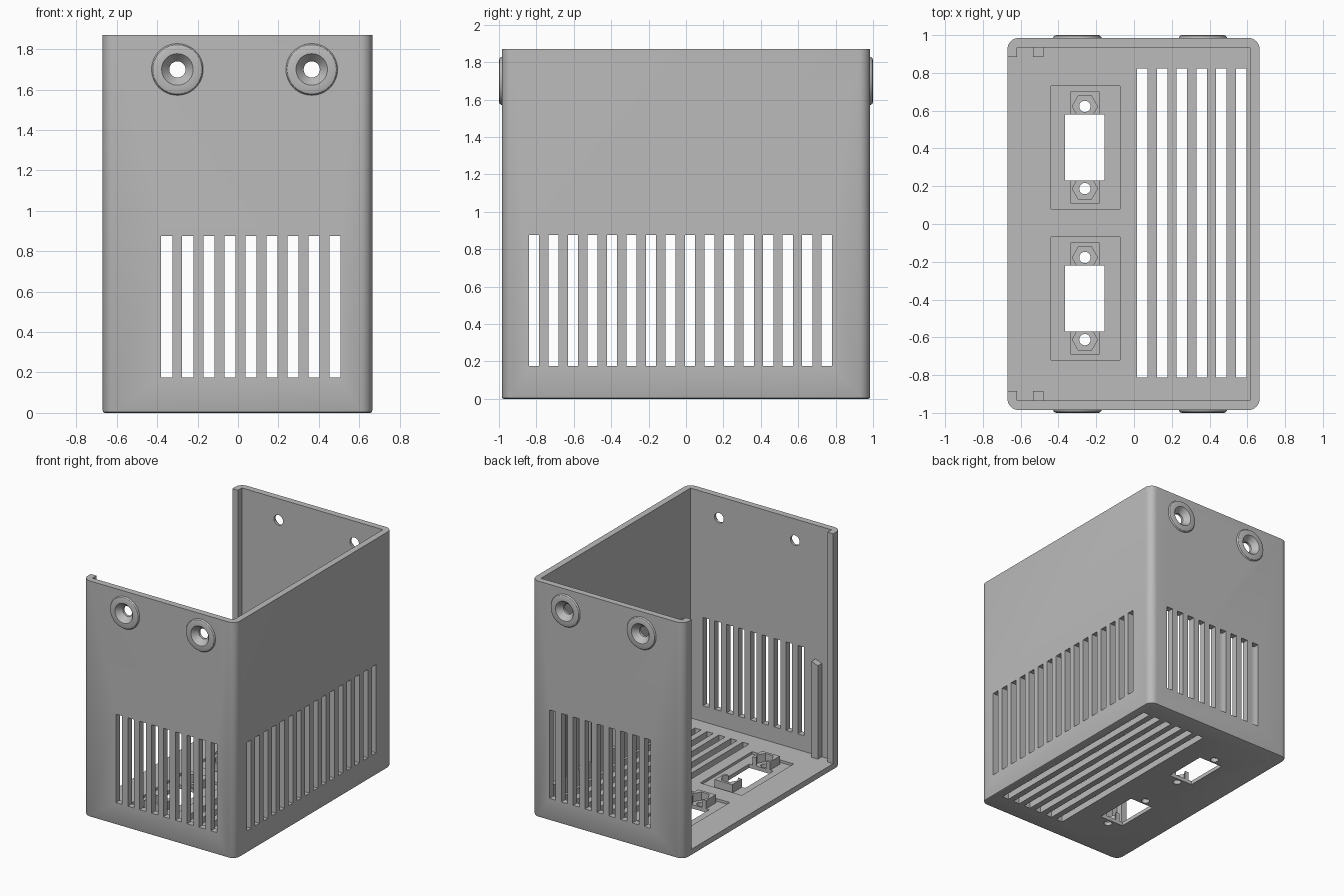
import bpy, bmesh, math
from mathutils import Matrix, Vector

cube = bpy.data.objects.get("Cube")
if cube:
    bpy.data.objects.remove(cube, do_unlink=True)

grey = bpy.data.materials.new("plain grey")
grey.use_nodes = True
grey.diffuse_color = (0.5, 0.5, 0.5, 1)
grey.node_tree.nodes["Principled BSDF"].inputs["Base Color"].default_value = (0.5, 0.5, 0.5, 1)


def add_box(bm, x0, x1, y0, y1, z0, z1):
    size = Matrix.Diagonal((x1 - x0, y1 - y0, z1 - z0, 1))
    centre = Matrix.Translation(((x0 + x1) / 2, (y0 + y1) / 2, (z0 + z1) / 2))
    return bmesh.ops.create_cube(bm, size=1, matrix=centre @ size)["verts"]


def add_prism(bm, centre, radius, depth, sides, turn):
    bmesh.ops.create_cone(bm, cap_ends=True, segments=sides, radius1=radius, radius2=radius,
                          depth=depth, matrix=Matrix.Translation(centre) @ turn)


def make(name, bm):
    bmesh.ops.recalc_face_normals(bm, faces=bm.faces)
    mesh = bpy.data.meshes.new(name)
    bm.to_mesh(mesh)
    bm.free()
    mesh.materials.append(grey)
    obj = bpy.data.objects.new(name, mesh)
    bpy.context.collection.objects.link(obj)
    return obj


def cut(obj, bm):
    cutter = make("cutter", bm)
    cutter.hide_render = True
    mod = obj.modifiers.new("cut", "BOOLEAN")
    mod.operation, mod.solver, mod.object = "DIFFERENCE", "EXACT", cutter
    graph = bpy.context.evaluated_depsgraph_get()
    mesh = bpy.data.meshes.new_from_object(obj.evaluated_get(graph))
    obj.modifiers.clear()
    obj.data = mesh
    bpy.data.objects.remove(cutter, do_unlink=True)


def smooth(obj):
    obj.data.shade_smooth()
    obj.data.set_sharp_from_angle(angle=math.radians(30))


UPRIGHT = Matrix.Rotation(math.pi / 2, 4, "Z")
ALONG_Y = Matrix.Rotation(math.pi / 2, 4, "X")
HEIGHT, WALL_Y, INNER_Y, FLOOR = 1.87, 0.985, 0.935, 0.05
GROMMETS = (-0.3, 0.365)
GROMMET_Z = 1.70
PORTS = (0.405, -0.395)
PORT_X, BOLT = -0.26, 0.2175

# Outer block with rounded corners and a softened bottom edge
bm = bmesh.new()
add_box(bm, -0.67, 0.665, -WALL_Y, WALL_Y, 0, HEIGHT)
upright = [e for e in bm.edges if abs(e.verts[0].co.z - e.verts[1].co.z) > 1]
bmesh.ops.bevel(bm, geom=upright, offset=0.06, segments=8, profile=0.5, affect="EDGES")
bottom = [e for e in bm.edges if all(v.co.z < 0.001 for v in e.verts)]
bmesh.ops.bevel(bm, geom=bottom, offset=0.012, segments=2, profile=0.5, affect="EDGES")
case = make("case_shell", bm)

# Inside space, then the narrower open side that leaves two corner rails
bm = bmesh.new()
add_box(bm, -0.62, 0.615, -INNER_Y, INNER_Y, FLOOR, 2.2)
cut(case, bm)
bm = bmesh.new()
add_box(bm, -0.9, -0.5, -0.885, 0.885, FLOOR, 2.2)
cut(case, bm)

# Shallow recesses around the ports
bm = bmesh.new()
for y in PORTS:
    add_box(bm, -0.44, -0.075, y - 0.325, y + 0.325, 0.03, 0.1)
cut(case, bm)

# Vent slots, port openings, bolt holes and grommet holes
bm = bmesh.new()
for i in range(9):
    x = -0.38 + i * 0.104
    add_box(bm, x, x + 0.055, -1.2, 1.2, 0.175, 0.875)
for i in range(16):
    y = -0.84 + i * 0.1043
    add_box(bm, 0.55, 0.9, y, y + 0.055, 0.175, 0.875)
for i in range(6):
    x = 0.016 + i * 0.1047
    add_box(bm, x, x + 0.056, -0.813, 0.823, -0.1, 0.12)
for y in PORTS:
    add_box(bm, -0.365, -0.155, y - 0.175, y + 0.175, -0.1, 0.12)
    for side in (-1, 1):
        add_prism(bm, (PORT_X, y + side * BOLT, 0), 0.03, 0.2, 24, UPRIGHT)
for x in GROMMETS:
    add_prism(bm, (x, 0, GROMMET_Z), 0.1, 2.6, 48, ALONG_Y)
cut(case, bm)
smooth(case)

# Nut holders beside each port, with open hexagonal pockets
for p, y in enumerate(PORTS):
    for side in (-1, 1):
        near, far = sorted((y + side * 0.175, y + side * 0.297))
        bm = bmesh.new()
        add_box(bm, -0.337, -0.183, near, far, 0.028, 0.095)
        holder = make(f"nut_holder_{p + 1}_{'front' if side < 0 else 'back'}", bm)
        bm = bmesh.new()
        add_prism(bm, (PORT_X, y + side * BOLT, 0.1), 0.067, 0.2, 6, UPRIGHT)
        cut(holder, bm)

# Short posts that form the panel grooves with the corner rails
for side, label in ((-1, "front"), (1, "back")):
    bm = bmesh.new()
    y0, y1 = sorted((side * 0.885, side * 0.94))
    verts = add_box(bm, -0.535, -0.48, y0, y1, FLOOR - 0.005, 0.81)
    for v in verts:
        if v.co.z > 0.5 and v.co.x < -0.5:
            v.co.z -= 0.02
    make(f"{label}_panel_post", bm)

# Raised countersunk grommets, turned from one profile of radius and depth
PROFILE = [(0.128, 0.975), (0.128, 0.987), (0.122, 0.996), (0.112, 1.0), (0.078, 1.0),
           (0.04, 0.955), (0.04, INNER_Y), (0.1, INNER_Y), (0.1, 0.975)]
STEPS = 48
for side, label in ((-1, "front"), (1, "back")):
    for n, x in enumerate(GROMMETS):
        bm = bmesh.new()
        rings = []
        for s in range(STEPS):
            a = math.tau * s / STEPS
            rings.append([bm.verts.new(Vector((x + r * math.cos(a), side * d,
                                               GROMMET_Z + r * math.sin(a)))) for r, d in PROFILE])
        for s in range(STEPS):
            here, after = rings[s - 1], rings[s]
            for k in range(len(PROFILE)):
                bm.faces.new((here[k - 1], here[k], after[k], after[k - 1]))
        smooth(make(f"{label}_grommet_{n + 1}", bm))
